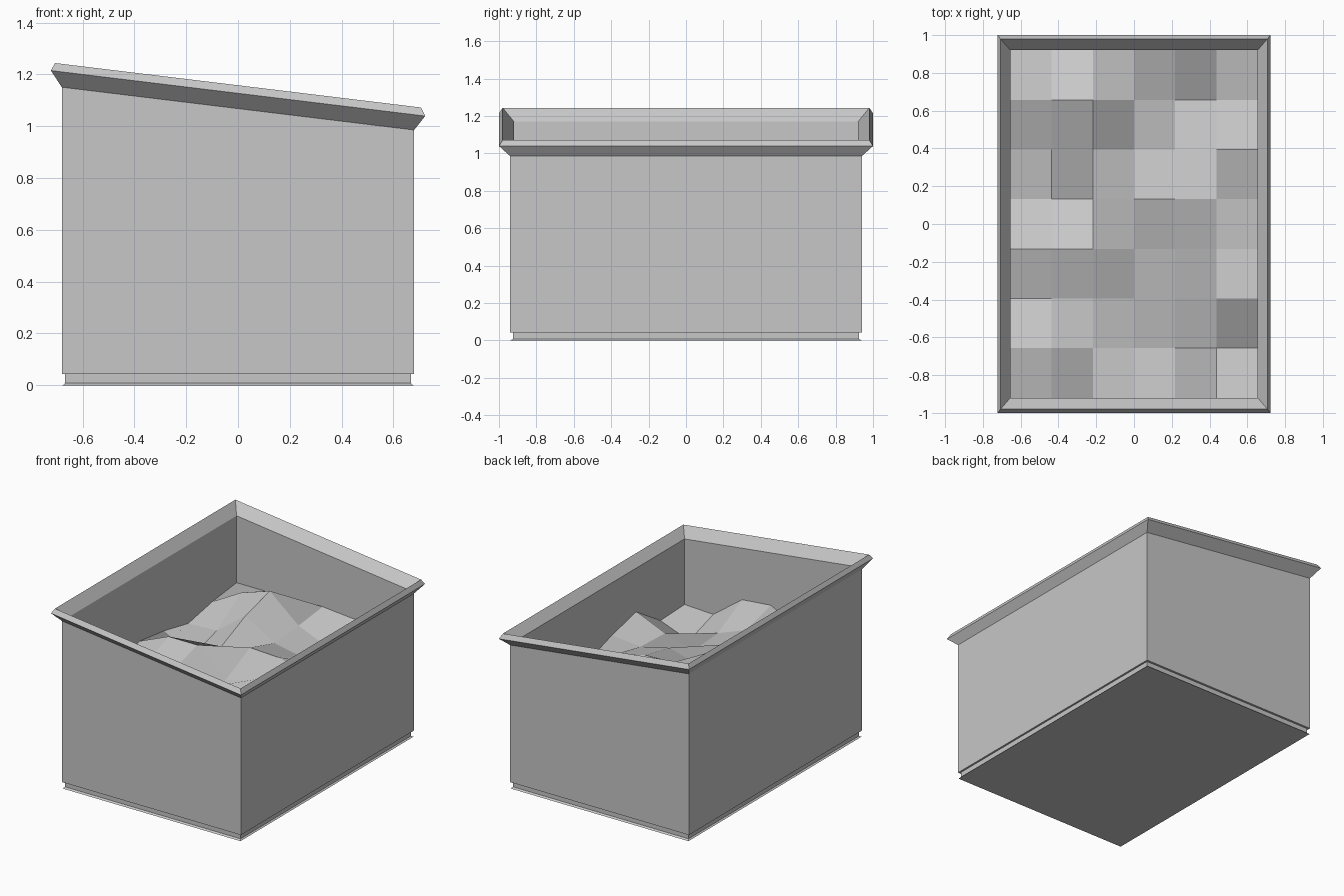
import bpy
import bmesh

cube = bpy.data.objects.get("Cube")
if cube:
    bpy.data.objects.remove(cube, do_unlink=True)

# One plain grey for everything
GREY = (0.57, 0.57, 0.57, 1.0)
grey = bpy.data.materials.new("plain_grey")
grey.use_nodes = True
grey.diffuse_color = GREY
grey.node_tree.nodes["Principled BSDF"].inputs["Base Color"].default_value = GREY


def make_object(name, bm):
    mesh = bpy.data.meshes.new(name)
    bm.to_mesh(mesh)
    bm.free()
    mesh.materials.append(grey)
    obj = bpy.data.objects.new(name, mesh)
    bpy.context.collection.objects.link(obj)
    return obj


def ring(bm, half_x, half_y, z, tilt):
    """Rectangular loop of four vertices whose height falls along x."""
    corners = ((-1, -1), (1, -1), (1, 1), (-1, 1))
    return [bm.verts.new((sx * half_x, sy * half_y, z + tilt * sx * half_x))
            for sx, sy in corners]


# Open bin: foot lip, recess, walls, flared slanted rim, inner walls, floor
SLANT = -0.1215
INNER_X, INNER_Y = 0.655, 0.92
SECTIONS = [
    (0.677, 0.94, 0.0, 0),            # foot
    (0.667, 0.925, 0.008, 0),         # recess
    (0.667, 0.925, 0.043, 0),
    (0.68, 0.94, 0.043, 0),           # outer wall
    (0.68, 0.94, 1.068, SLANT),
    (0.7225, 1.0, 1.127, SLANT),      # rim
    (0.706, 0.98, 1.158, SLANT),
    (INNER_X, INNER_Y, 1.09, SLANT),  # inner wall
    (INNER_X, INNER_Y, 0.4, 0),
]
bm = bmesh.new()
rings = [ring(bm, *section) for section in SECTIONS]
for low, high in zip(rings, rings[1:]):
    for k in range(4):
        n = (k + 1) % 4
        bm.faces.new((low[k], low[n], high[n], high[k]))
bm.faces.new(reversed(rings[0]))
bm.faces.new(rings[-1])
make_object("bin_shell", bm)

# Uneven fill: heights in hundredths, front row first, left to right in x
HEIGHTS = [
    (75, 67, 62, 73, 71, 55, 56),
    (75, 74, 70, 66, 58, 47, 55),
    (64, 70, 72, 66, 56, 62, 71),
    (71, 80, 80, 62, 68, 63, 65),
    (68, 57, 69, 74, 73, 68, 57),
    (63, 64, 80, 67, 63, 66, 69),
    (68, 80, 87, 69, 60, 55, 65),
    (71, 71, 72, 72, 70, 70, 58),
]
rows, cols = len(HEIGHTS), len(HEIGHTS[0])
bm = bmesh.new()
grid = []
for j, row in enumerate(HEIGHTS):
    y = INNER_Y * (2 * j / (rows - 1) - 1)
    grid.append([bm.verts.new((INNER_X * (2 * i / (cols - 1) - 1), y, h / 100))
                 for i, h in enumerate(row)])
for j in range(rows - 1):
    for i in range(cols - 1):
        bm.faces.new((grid[j][i], grid[j][i + 1],
                      grid[j + 1][i + 1], grid[j + 1][i]))
make_object("loose_fill", bm)
